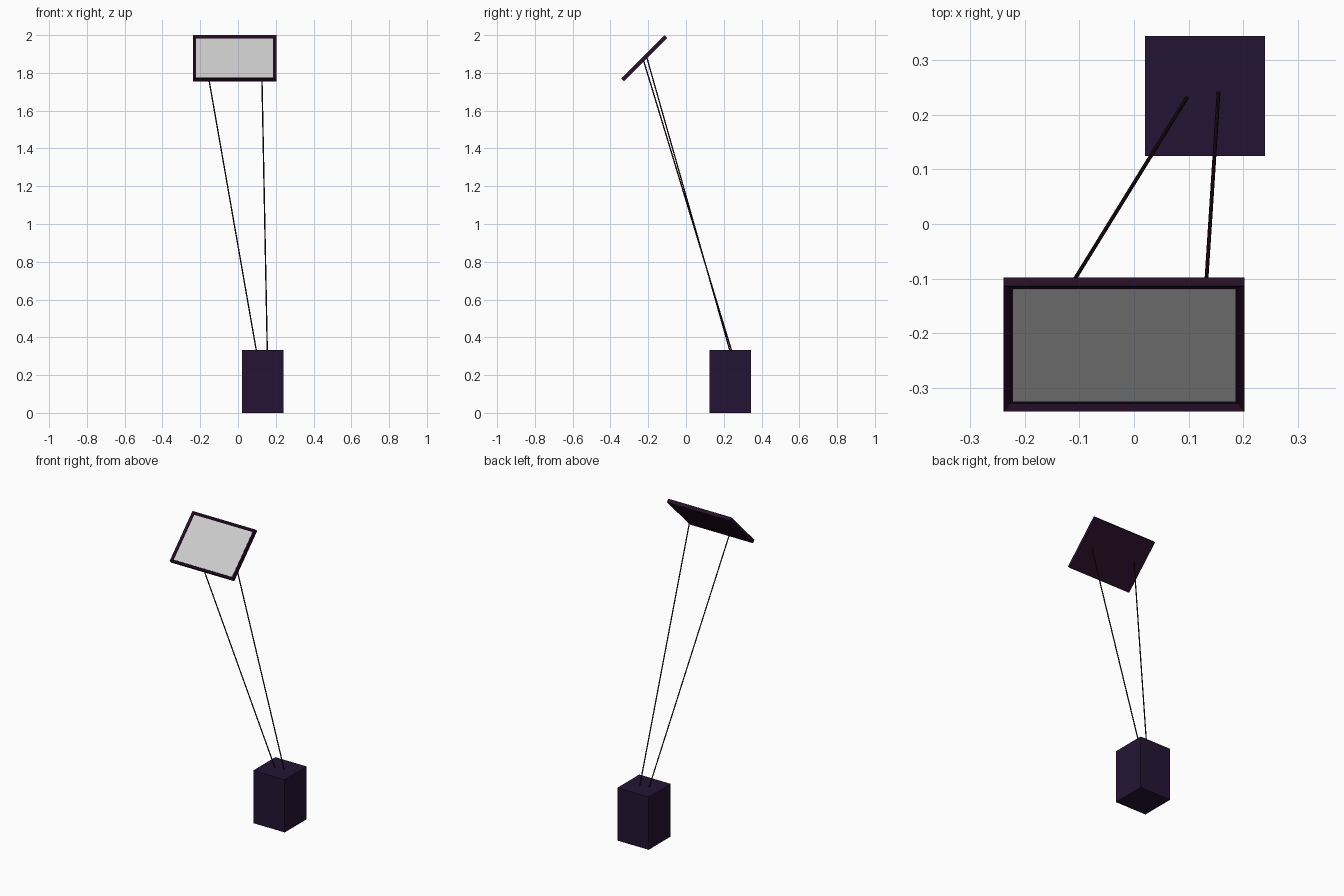
import bpy, bmesh, math
from mathutils import Vector, Matrix

if "Cube" in bpy.data.objects:
    bpy.data.objects.remove(bpy.data.objects["Cube"])


def material(name, rgb):
    mat = bpy.data.materials.new(name)
    mat.diffuse_color = (*rgb, 1.0)
    mat.use_nodes = True
    mat.node_tree.nodes["Principled BSDF"].inputs["Base Color"].default_value = mat.diffuse_color
    return mat


def add_object(name, bm, mat=None, matrix=Matrix()):
    mesh = bpy.data.meshes.new(name)
    bm.normal_update()
    bm.to_mesh(mesh)
    bm.free()
    obj = bpy.data.objects.new(name, mesh)
    obj.matrix_world = matrix
    if mat:
        mesh.materials.append(mat)
    bpy.context.collection.objects.link(obj)
    return obj


def box(size):
    bm = bmesh.new()
    bmesh.ops.create_cube(bm, size=1)
    bmesh.ops.scale(bm, vec=size, verts=bm.verts)
    return bm


base_mat = material("base_purple", (0.018, 0.007, 0.034))
frame_mat = material("frame_plum", (0.021, 0.005, 0.022))
rod_mat = material("rod_dark", (0.018, 0.006, 0.008))

# Heavy base block
add_object("base_block", box((0.22, 0.22, 0.334)), base_mat,
           Matrix.Translation((0.13, 0.235, 0.167)))

# Tilted panel frame: local z is the viewing side, with a recessed front
W, L, T = 0.442, 0.325, 0.022
BORDER, RECESS = 0.017, 0.009
tilt = Matrix.Translation((-0.018, -0.221, 1.8773)) @ Matrix.Rotation(math.radians(45), 4, 'X')
bm = box((W, L, T))
bm.normal_update()
front = max(bm.faces, key=lambda f: f.calc_center_median().z)
bmesh.ops.inset_region(bm, faces=[front], thickness=BORDER)
bmesh.ops.translate(bm, verts=front.verts, vec=(0, 0, -RECESS))
add_object("panel_frame", bm, frame_mat, tilt)

# Grey screen lying in the recess
screen = box((W - 2 * BORDER, L - 2 * BORDER, 0.002))
add_object("screen", screen, None, tilt @ Matrix.Translation((0, 0, T / 2 - RECESS)))

# Two thin rods from the base top to the panel back
rods = {
    "left_rod": ((0.097, 0.232, 0.33), (-0.174, -0.207, 1.88)),
    "right_rod": ((0.155, 0.241, 0.33), (0.125, -0.224, 1.863)),
}
for name, (lo, hi) in rods.items():
    lo, hi = Vector(lo), Vector(hi)
    axis = hi - lo
    bm = bmesh.new()
    bmesh.ops.create_cone(bm, cap_ends=True, segments=8, radius1=0.0035,
                          radius2=0.0035, depth=axis.length)
    place = Matrix.Translation((lo + hi) / 2) @ axis.to_track_quat('Z', 'Y').to_matrix().to_4x4()
    add_object(name, bm, rod_mat, place)
